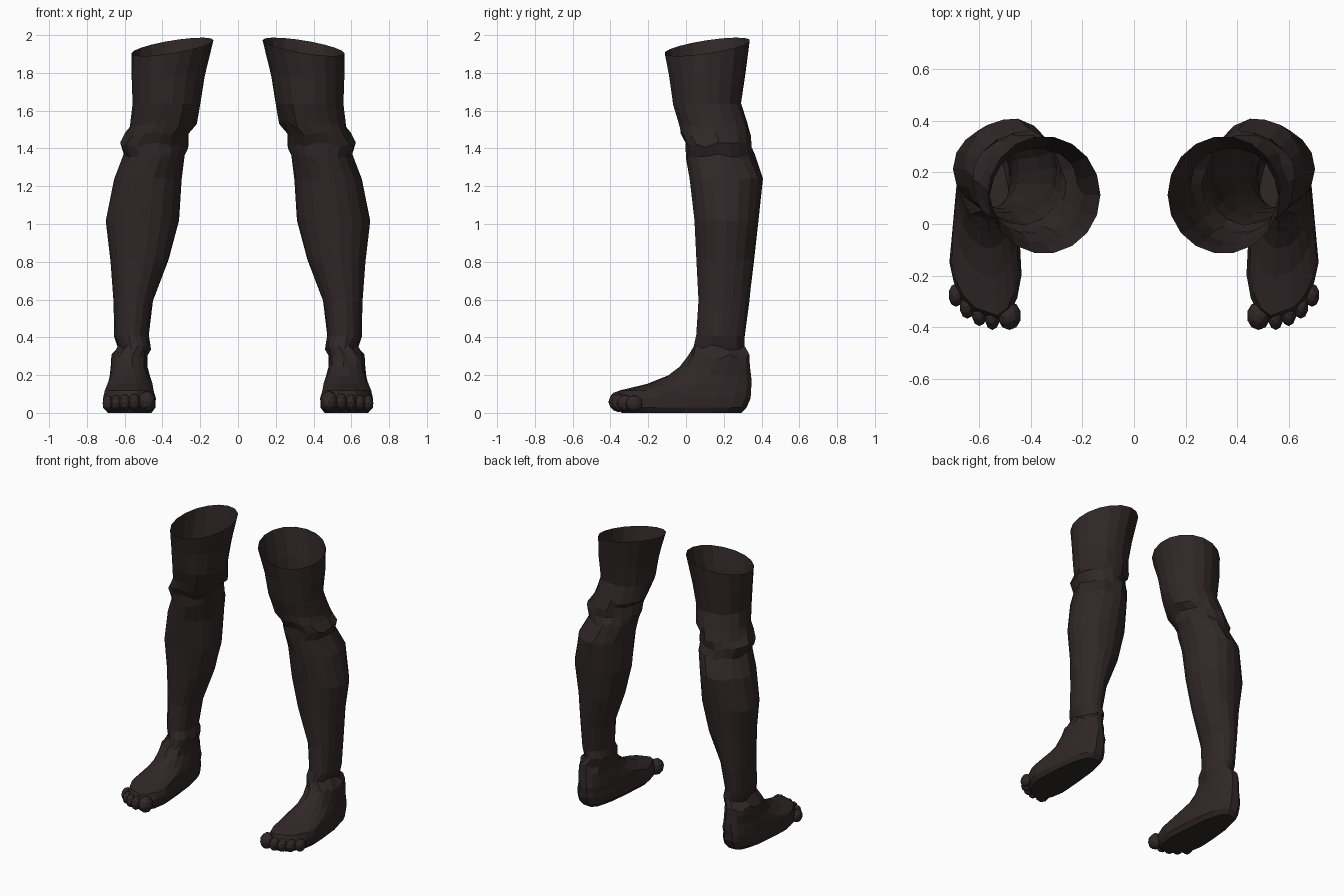
import bpy, bmesh, math, random
from mathutils import Matrix, Vector

if "Cube" in bpy.data.objects:
    bpy.data.objects.remove(bpy.data.objects["Cube"])

SIDES = 18
hide = bpy.data.materials.new("dark brown")
hide.diffuse_color = (0.03, 0.0205, 0.0205, 1)
hide.use_nodes = True
hide.node_tree.nodes["Principled BSDF"].inputs["Base Color"].default_value = hide.diffuse_color

# Horizontal sections: z, inner x, outer x, front y, back y
LEG = [
    (1.95, 0.13, 0.565, -0.115, 0.34),
    (1.80, 0.175, 0.565, -0.092, 0.315),
    (1.65, 0.20, 0.555, -0.07, 0.295),
    (1.54, 0.225, 0.57, -0.045, 0.33),
    (1.49, 0.265, 0.59, -0.035, 0.34),
    (1.43, 0.26, 0.63, -0.005, 0.345),
    (1.37, 0.275, 0.60, 0.0, 0.36),
    (1.25, 0.30, 0.655, 0.015, 0.408),
    (1.03, 0.31, 0.698, 0.04, 0.388),
    (0.82, 0.365, 0.672, 0.055, 0.362),
    (0.60, 0.45, 0.66, 0.065, 0.335),
    (0.42, 0.475, 0.655, 0.055, 0.312),
    (0.36, 0.465, 0.635, 0.035, 0.315),
    (0.31, 0.48, 0.675, 0.015, 0.33),
]
FOOT = [
    (0.26, 0.475, 0.675, -0.035, 0.342),
    (0.21, 0.465, 0.68, -0.10, 0.345),
    (0.165, 0.45, 0.695, -0.21, 0.35),
    (0.13, 0.44, 0.71, -0.355, 0.348),
    (0.09, 0.43, 0.718, -0.375, 0.345),
    (0.04, 0.43, 0.718, -0.37, 0.325),
    (0.012, 0.455, 0.695, -0.345, 0.295),
]
# Toes: centre, radii
TOES = [
    ((0.482, -0.355, 0.072), (0.046, 0.055, 0.056)),
    ((0.548, -0.360, 0.068), (0.030, 0.050, 0.048)),
    ((0.598, -0.345, 0.066), (0.030, 0.050, 0.046)),
    ((0.645, -0.318, 0.064), (0.030, 0.048, 0.044)),
    ((0.688, -0.275, 0.062), (0.030, 0.045, 0.044)),
]


def power(v, p):
    return math.copysign(abs(v) ** p, v)


def section(bm, row, foot, first, rng):
    """One ring; foot rings are squarer, narrow at the heel, slanted at the toes."""
    z, x0, x1, y0, y1 = row
    verts = []
    for i in range(SIDES):
        a = 2 * math.pi * i / SIDES
        c, s = math.cos(a), math.sin(a)
        zz = z
        if foot:
            long = min(1, (y1 - y0 - 0.3) / 0.35)
            p = 1 - 0.35 * long
            c, s = power(c, p), power(s, p)
        x = (x0 + x1) / 2 + (x1 - x0) / 2 * c
        y = (y0 + y1) / 2 + (y1 - y0) / 2 * s
        if foot:
            x -= (x1 - x0) / 2 * c * 0.32 * long * max(0, (s + 0.4) / 1.4)
            y += 0.09 * long * max(0, c) * max(0, -s)
        if first:
            zz += 0.034 * s - 0.035 * c          # slanted cut rim
        else:
            # wrinkles, strongest at knee and ankle
            amp = 0.008 if 1.3 < z < 1.56 or 0.28 < z < 0.4 else 0.003
            x += rng.uniform(-amp, amp)
            y += rng.uniform(-amp, amp)
            if z > 0.25:
                zz += rng.uniform(-2, 2) * amp
        verts.append(bm.verts.new((x, y, zz)))
    return verts


def finish(bm, name, side):
    bmesh.ops.recalc_face_normals(bm, faces=bm.faces)
    if side < 0:
        bmesh.ops.scale(bm, vec=(-1, 1, 1), verts=bm.verts)
        bmesh.ops.reverse_faces(bm, faces=bm.faces)
    me = bpy.data.meshes.new(name)
    bm.to_mesh(me)
    bm.free()
    me.materials.append(hide)
    bpy.context.collection.objects.link(bpy.data.objects.new(name, me))


for side, label in ((1, "left"), (-1, "right")):
    # Hollow leg flowing into the foot, closed by the sole
    rng = random.Random(4)
    bm = bmesh.new()
    rings = [section(bm, r, False, k == 0, rng) for k, r in enumerate(LEG)]
    rings += [section(bm, r, True, False, rng) for r in FOOT]
    for a, b in zip(rings, rings[1:]):
        for i in range(SIDES):
            j = (i + 1) % SIDES
            bm.faces.new((a[i], b[i], b[j], a[j]))
    bm.faces.new(rings[-1])
    finish(bm, label + "_leg", side)

    # Toes
    bm = bmesh.new()
    for centre, radii in TOES:
        m = Matrix.Translation(centre) @ Matrix.Diagonal(Vector((*radii, 1)))
        bmesh.ops.create_icosphere(bm, subdivisions=2, radius=1, matrix=m)
    for v in bm.verts:
        v.co.z = max(v.co.z, 0.0)
    finish(bm, label + "_toes", side)

# Stand the feet on the ground
low = min(v.co.z for o in bpy.data.objects for v in o.data.vertices)
for o in bpy.data.objects:
    o.location.z -= low
